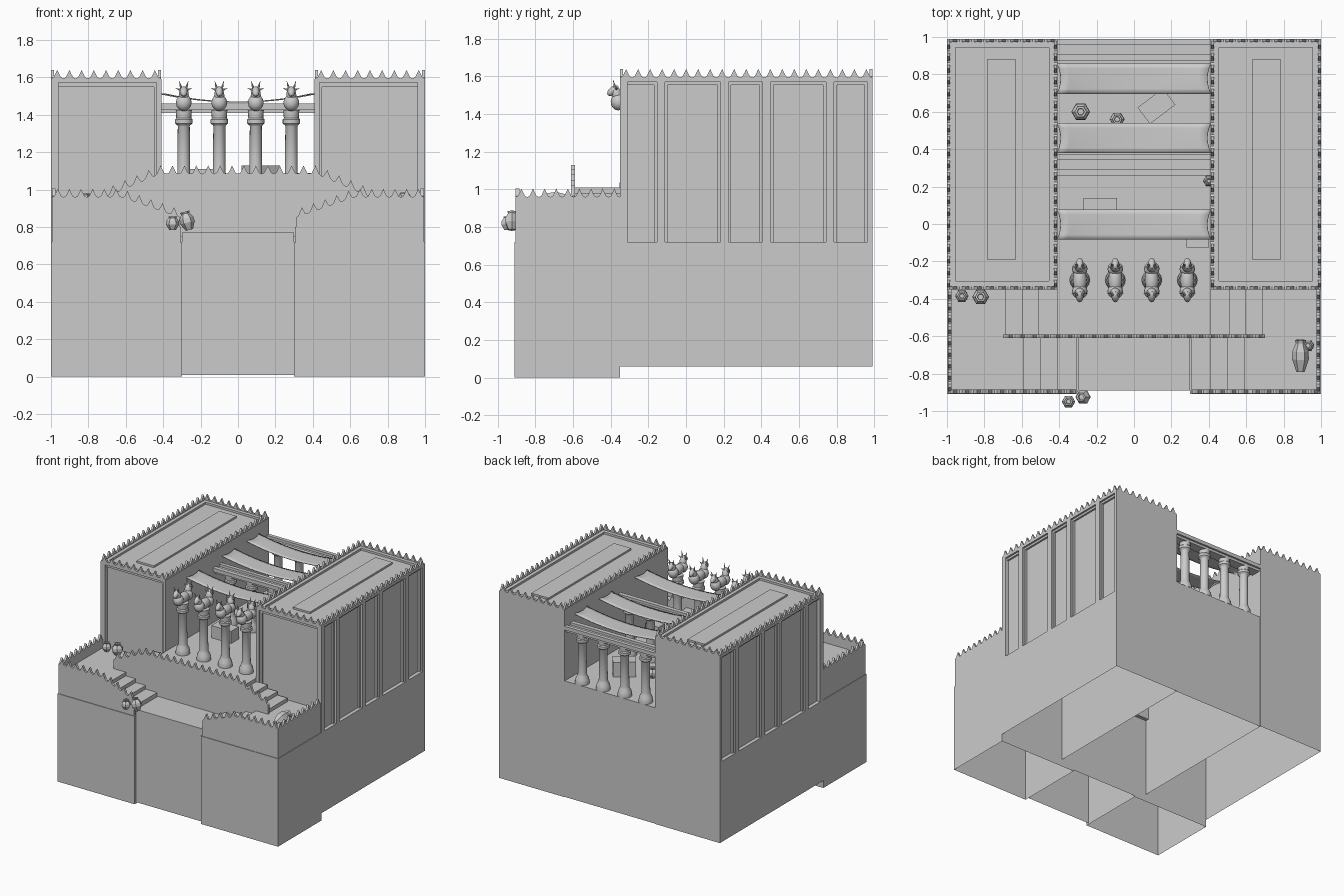
import bpy, bmesh, math
from mathutils import Matrix, Vector

if "Cube" in bpy.data.objects:
    bpy.data.objects.remove(bpy.data.objects["Cube"])


def finish(name, bm, smooth=False):
    bmesh.ops.recalc_face_normals(bm, faces=bm.faces)
    me = bpy.data.meshes.new(name)
    bm.to_mesh(me)
    bm.free()
    ob = bpy.data.objects.new(name, me)
    bpy.context.collection.objects.link(ob)
    if smooth:
        bpy.context.view_layer.objects.active = ob
        ob.select_set(True)
        bpy.ops.object.shade_smooth_by_angle(angle=math.radians(40))
        ob.select_set(False)
    return ob


def add_box(bm, x, y, z, side=1, hollow=False):
    """Box from (min, max) pairs; side=-1 mirrors in x; hollow drops the bottom."""
    c = Vector((side * sum(x) / 2, sum(y) / 2, sum(z) / 2))
    d = (abs(x[1] - x[0]), abs(y[1] - y[0]), abs(z[1] - z[0]), 1)
    r = bmesh.ops.create_cube(bm, size=1, matrix=Matrix.Translation(c) @ Matrix.Diagonal(d))
    if hollow:
        faces = {f for v in r['verts'] for f in v.link_faces}
        low = min(faces, key=lambda f: f.calc_center_median().z)
        bmesh.ops.delete(bm, geom=[low], context='FACES_ONLY')


def box(name, *a, **k):
    bm = bmesh.new()
    add_box(bm, *a, **k)
    return finish(name, bm)


TOOTH = [(0, 0), (.2, .12), (.4, .68), (.5, 1), (.6, .68), (.8, .12)]


def merlon_wall(name, axis, line, pos, thick, z0, pitch=.0645, h=.045):
    """Thin wall whose top follows line [(s, z)...] and carries pointed teeth."""
    a, b = line[0][0], line[-1][0]
    n = max(1, round((b - a) / pitch))

    def top(s):
        for (s0, h0), (s1, h1) in zip(line, line[1:]):
            if s <= s1 + 1e-6:
                return h0 + (h1 - h0) * (s - s0) / (s1 - s0)
        return line[-1][1]
    pts = [(a + (b - a) * (i + t) / n, k) for i in range(n) for t, k in TOOTH] + [(b, 0)]
    bm = bmesh.new()

    def v(s, z, p):
        return bm.verts.new((s, p, z) if axis == 'x' else (p, s, z))
    rows = []
    for s, k in pts:
        z = top(s) + k * h
        rows.append([v(s, z0, pos), v(s, z, pos), v(s, z, pos + thick), v(s, z0, pos + thick)])
    for r, q in zip(rows, rows[1:]):
        for i in range(4):
            j = (i + 1) % 4
            bm.faces.new((r[i], r[j], q[j], q[i]))
    bm.faces.new(rows[0])
    bm.faces.new(rows[-1])
    return finish(name, bm)


def lathe(name, prof, segs, mat, smooth):
    bm = bmesh.new()
    vs = [bm.verts.new((r, 0, z)) for r, z in prof]
    es = [bm.edges.new(e) for e in zip(vs, vs[1:])]
    bmesh.ops.spin(bm, geom=vs + es, cent=(0, 0, 0), axis=(0, 0, 1), angle=2 * math.pi,
                   steps=segs, use_duplicate=False)
    bmesh.ops.remove_doubles(bm, verts=bm.verts, dist=1e-5)
    bm.transform(mat)
    return finish(name, bm, smooth)


# Front base, landing and central platform (all open underneath)
box("front_landing", (-.3, .3), (-.89, -.35), (.01, .77), hollow=True)
box("main_platform", (-.41, .41), (-.35, .985), (.06, 1.01), hollow=True)
box("terrace_floor", (-.99, .99), (-.6, -.32), (.70, .89))
for k in range(4):
    w = .69 - .09 * k if k < 3 else .41
    box("upper_step", (-w, w), (-.6, -.345), (.86, .92 + .03 * k))
for s in (-1, 1):
    box("front_base", (.3, 1), (-.91, -.35), (0, .72), side=s, hollow=True)
    for k in range(4):
        box("lower_step", (.305 if k == 0 else .32 + .09 * k, .99), (-.9, -.59),
            (.7, .80 + .03 * k), side=s)

# Battlement walls of the terrace and stairs
merlon_wall("stair_wall", 'x', [(-.7, .965), (-.42, 1.085), (.42, 1.085), (.7, .965)],
            -.61, .02, .75)
front = [(.31, .85), (.62, .96), (.995, .96)]
merlon_wall("front_parapet", 'x', front, -.905, .02, .72)
merlon_wall("front_parapet", 'x', [(-x, z) for x, z in reversed(front)], -.905, .02, .72)
for p in (-.995, .977):
    merlon_wall("side_parapet", 'y', [(-.905, .96), (-.35, .96)], p, .018, .72)

# Two towers with stepped recessed panels
panels = [(-.337, -.155), (-.112, .182), (.225, .406), (.449, .743), (.786, .963)]
Y0, Y1, ZT = -.35, .99, 1.575
for s in (-1, 1):
    box("tower_base", (.41, 1), (Y0, Y1), (.06, .72), side=s, hollow=True)
    bm = bmesh.new()
    add_box(bm, (.41, .97), (Y0 + .03, Y1), (.71, ZT), side=s)
    for depth, g, zt in ((0, 0, ZT), (.015, .015, 1.555)):
        edges = [Y0 + depth] + [v for a, b in panels for v in (a + g, b - g)] + [Y1]
        for a, b in zip(edges[::2], edges[1::2]):
            add_box(bm, (.96, 1 - depth), (a, b), (.72, ZT), side=s)
        for a, b in ((.41, .435 + g), (.975 - g, 1 - depth)):
            add_box(bm, (a, b), (Y0 + depth, Y0 + .04), (.72, ZT), side=s)
    add_box(bm, (.96, .985), (Y0 + .015, Y1), (1.555, ZT), side=s)
    add_box(bm, (.41, .985), (Y0 + .015, Y0 + .04), (1.55, ZT), side=s)
    finish("tower_walls", bm)
    bm = bmesh.new()
    for x in ((.41, .455), (.955, 1)):
        add_box(bm, x, (Y0, Y1), (ZT - .003, 1.592), side=s)
    for y in ((Y0, Y0 + .045), (Y1 - .045, Y1)):
        add_box(bm, (.455, .955), y, (ZT - .003, 1.592), side=s)
    finish("tower_cornice", bm)
    box("roof_panel", (.63, .785), (-.19, .88), (1.57, 1.59), side=s)
    lo, hi = sorted((s * .412, s * .999))
    for p in (Y0, Y1 - .016):
        merlon_wall("tower_battlement", 'x', [(lo, 1.595), (hi, 1.595)], p, .016, 1.58)
    for p in (lo, hi - .016):
        merlon_wall("tower_battlement", 'y', [(Y0, 1.595), (Y1, 1.595)], p, .016, 1.58)

# Columns in three rows
COL = [(0, 0), (.054, 0), (.054, .015), (.05, .04), (.037, .065), (.034, .08), (.032, .33),
       (.035, .335), (.047, .345), (.047, .365), (.04, .372), (.043, .415), (0, .415)]
XS = (-.29, -.1, .095, .285)
for y in (-.3, .32, .935):
    for x in XS:
        lathe("column", COL, 16, Matrix.Translation((x, y, 1.01)), True)

# Double bull capitals on the front row
for x in XS:
    bm = bmesh.new()

    def ball(c, r, tilt=0):
        m = (Matrix.Translation(c) @ Matrix.Rotation(tilt, 4, 'X') @ Matrix.Diagonal((*r, 1)))
        bmesh.ops.create_uvsphere(bm, u_segments=12, v_segments=8, radius=1, matrix=m)

    def cone(c, d, r, length):
        q = Vector(d).to_track_quat('Z', 'Y').to_matrix().to_4x4()
        bmesh.ops.create_cone(bm, segments=6, cap_ends=True, radius1=r, radius2=0, depth=length,
                              matrix=Matrix.Translation(c) @ q)
    ball((0, 0, .045), (.038, .08, .04))
    for f in (-1, 1):
        ball((0, f * .06, .045), (.042, .04, .045))
        ball((0, f * .068, .085), (.027, .026, .045), f * -.25)
        ball((0, f * .088, .105), (.02, .036, .021), f * -.7)
        for e in (-1, 1):
            cone((e * .019, f * .082, .142), (e * .3, f * .25, 1), .008, .045)
            cone((e * .03, f * .07, .118), (e, 0, .35), .008, .03)
    bm.transform(Matrix.Translation((x, -.3, 1.42)))
    finish("bull_capital", bm, True)

# Beams over the rear rows
for y in (.32, .935):
    bm = bmesh.new()
    add_box(bm, (-.41, .41), (y - .04, y + .04), (1.41, 1.44))
    add_box(bm, (-.41, .41), (y - .06, y - .025), (1.43, 1.46))
    add_box(bm, (-.41, .41), (y + .025, y + .055), (1.43, 1.46))
    finish("roof_beam", bm)

# Sagging cloth awnings
for y in (-.003, .46, .777):
    bm = bmesh.new()
    N, M = 16, 6
    g = [[None] * (M + 1) for _ in range(N + 1)]
    for i in range(N + 1):
        for j in range(M + 1):
            u, v = 2 * i / N - 1, 2 * j / M - 1
            g[i][j] = bm.verts.new((u * (.412 - .02 * (1 - v * v)), y + .081 * v,
                                    1.472 + .043 * u * u))
    for i in range(N):
        for j in range(M):
            bm.faces.new((g[i][j], g[i + 1][j], g[i + 1][j + 1], g[i][j + 1]))
    ob = finish("awning", bm, True)
    m = ob.modifiers.new("thickness", 'SOLIDIFY')
    m.thickness = .006

# Crates and tables on the platform
for c, d, rot in (((.12, .63, 1.07), (.17, .11, .12), .65), ((-.18, .09, 1.06), (.18, .1, .1), 0),
                  ((.34, -.085, 1.05), (.12, .08, .08), 0)):
    bm = bmesh.new()
    bmesh.ops.create_cube(bm, size=1, matrix=Matrix.Translation(c) @ Matrix.Rotation(rot, 4, 'Z')
                          @ Matrix.Diagonal((*d, 1)))
    finish("crate", bm)

# Low-poly jars: position, scale, tilt
JAR = [(0, 0), (.5, 0), (1, .8), (.95, 1.3), (.55, 1.8), (.65, 2), (.4, 2), (.35, 1.7), (0, 1.7)]
for p, r, tilt in (((-.285, .6, 1.01), .05, 0), ((-.09, .56, 1.01), .04, 0),
                   ((.4, .23, 1.01), .03, 0), ((-.92, -.385, .89), .036, 0),
                   ((-.82, -.39, .89), .045, 0), ((.93, -.65, .89), .034, 0),
                   ((.89, -.79, .935), .045, -1.45), ((-.35, -.95, .785), .036, 0),
                   ((-.26, -.925, .785), .04, -.25)):
    axis = 'Y' if p[0] == -.26 else 'X'
    sz = 1.9 if tilt < -1 else 1.25 if axis == 'Y' else 1
    lathe("jar", [(a * r, b * r * sz) for a, b in JAR], 6,
          Matrix.Translation(p) @ Matrix.Rotation(tilt, 4, axis), False)
